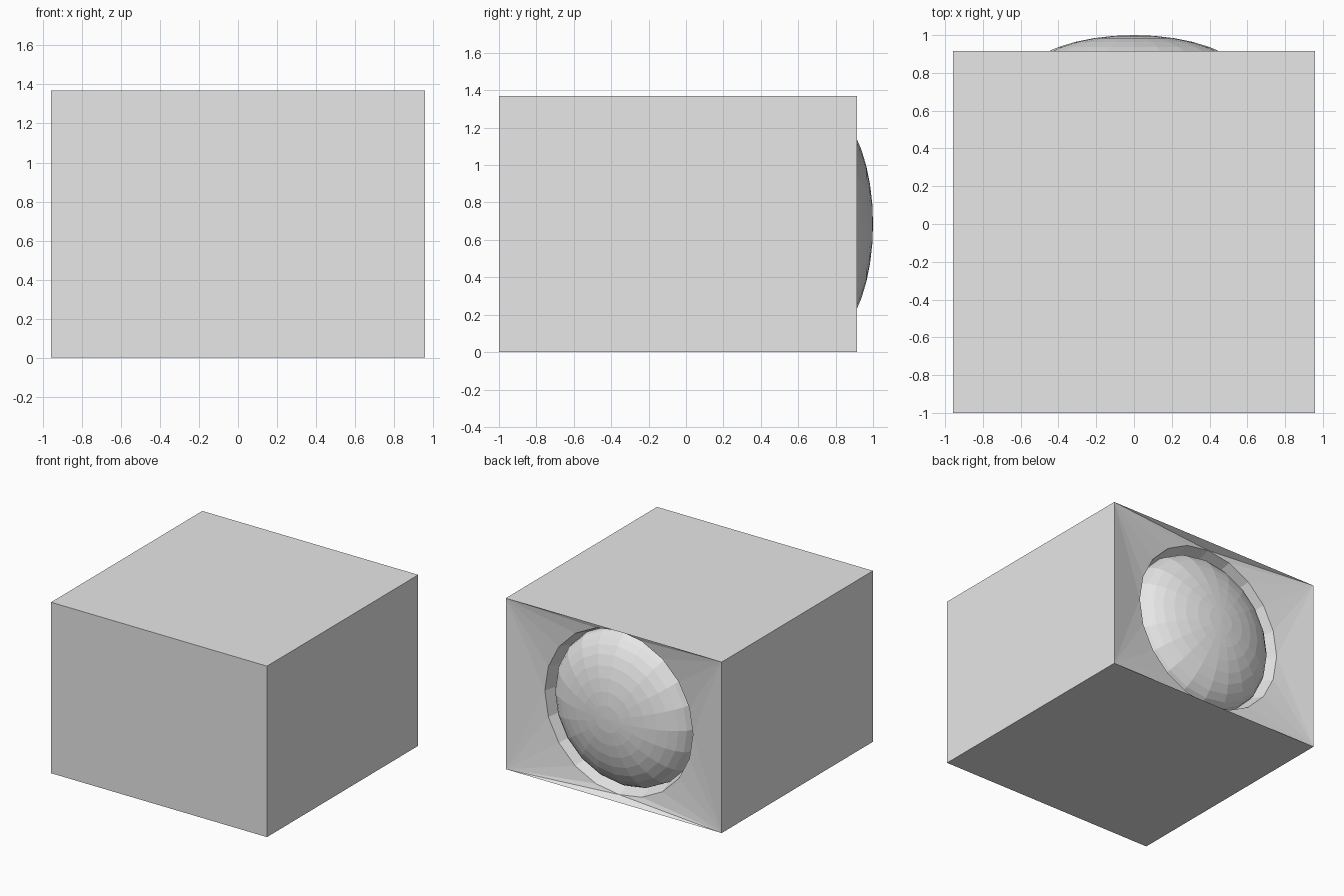
import bpy, bmesh, math

cube = bpy.data.objects.get("Cube")
if cube:
    bpy.data.objects.remove(cube, do_unlink=True)

W, H, FRONT, BACK = 0.957, 1.37, -1.0, 0.915   # half width, height, depth range
MID = H / 2
SEG = 20                                       # sides of the round opening
RIM_Y, RIM_R = 0.85, 0.657                     # opening edge
BASE_Y, DOME_R = 0.73, 0.622                   # dome equator
RINGS = 9

grey = bpy.data.materials.new("light_grey")
grey.use_nodes = True
grey.diffuse_color = (0.8, 0.8, 0.8, 1)
grey.node_tree.nodes["Principled BSDF"].inputs["Base Color"].default_value = (0.8, 0.8, 0.8, 1)


def ring(bm, radius, y):
    return [bm.verts.new((radius * math.cos(math.tau * i / SEG), y,
                          MID + radius * math.sin(math.tau * i / SEG)))
            for i in range(SEG)]


def bridge(bm, a, b):
    for i in range(len(a)):
        j = (i + 1) % len(a)
        bm.faces.new((a[i], a[j], b[j], b[i]))


def finish(name, bm):
    bmesh.ops.recalc_face_normals(bm, faces=bm.faces)
    mesh = bpy.data.meshes.new(name)
    bm.to_mesh(mesh)
    bm.free()
    mesh.materials.append(grey)
    obj = bpy.data.objects.new(name, mesh)
    bpy.context.collection.objects.link(obj)


# Housing: closed box whose back slopes in to a round socket
bm = bmesh.new()
corners = [(W, H), (-W, H), (-W, 0), (W, 0)]
front = [bm.verts.new((x, FRONT, z)) for x, z in corners]
back = [bm.verts.new((x, BACK, z)) for x, z in corners]
bm.faces.new(front)
bridge(bm, front, back)
rim = ring(bm, RIM_R, RIM_Y)
quarter = SEG // 4
for c in range(4):
    for i in range(c * quarter, (c + 1) * quarter):     # fan at each corner
        bm.faces.new((back[c], rim[i], rim[(i + 1) % SEG]))
    bm.faces.new((back[c], back[(c + 1) % 4], rim[(c + 1) * quarter % SEG]))
socket = ring(bm, DOME_R, BASE_Y)
bridge(bm, rim, socket)
bm.faces.new(socket)
finish("housing", bm)

# Lens: flattened faceted half dome in the socket
bm = bmesh.new()
loops = []
for k in range(RINGS):
    a = math.pi / 2 * k / RINGS
    loops.append(ring(bm, DOME_R * math.cos(a), BASE_Y + (1 - BASE_Y) * math.sin(a)))
for a, b in zip(loops, loops[1:]):
    bridge(bm, a, b)
tip = bm.verts.new((0, 1, MID))
for i in range(SEG):
    bm.faces.new((loops[-1][i], loops[-1][(i + 1) % SEG], tip))
bm.faces.new(loops[0])
finish("lens", bm)
